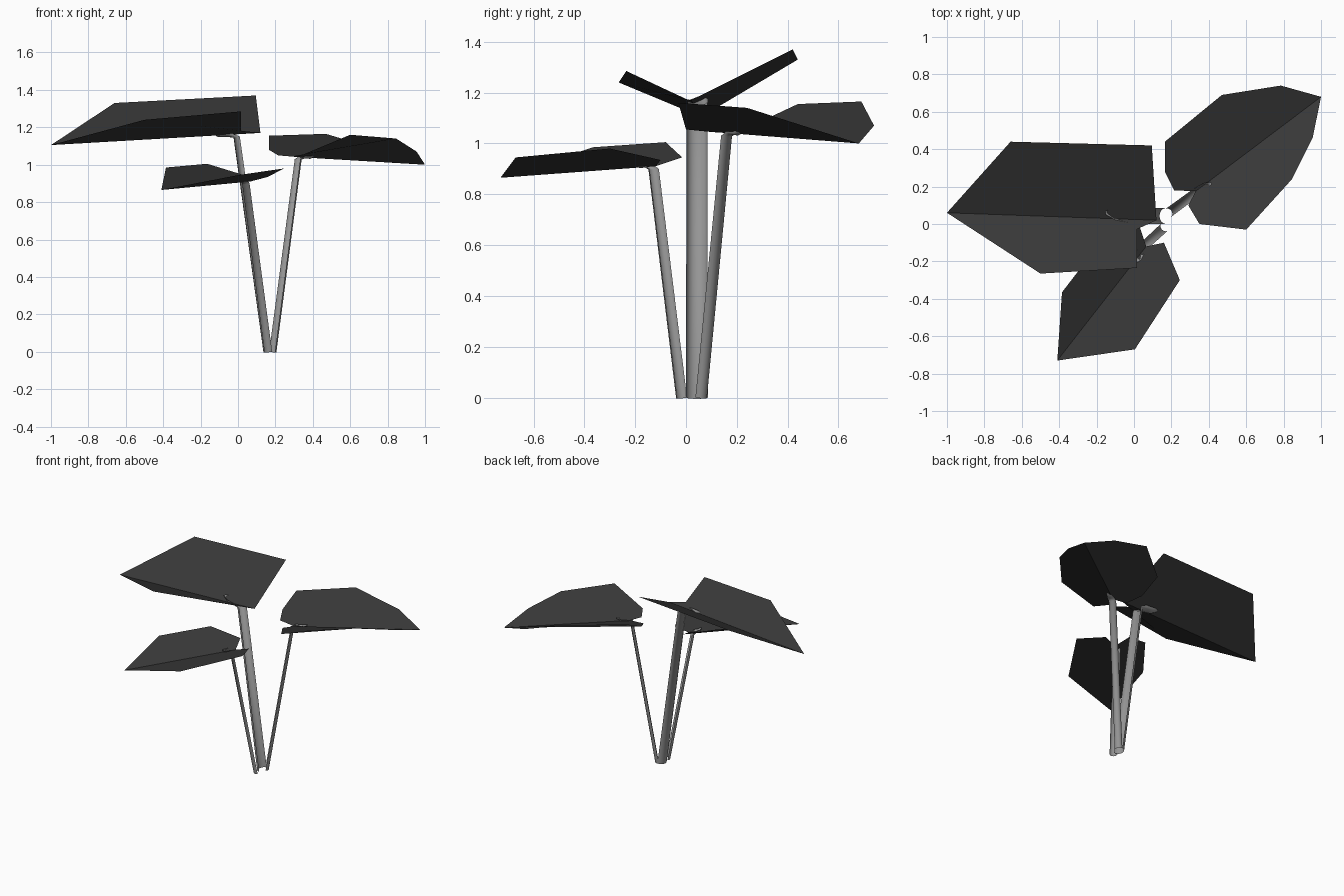
import bpy, math
from mathutils import Vector

old = bpy.data.objects.get("Cube")
if old:
    bpy.data.objects.remove(old, do_unlink=True)


def material(name, value):
    mat = bpy.data.materials.new(name)
    mat.use_nodes = True
    color = (value, value, value, 1)
    mat.diffuse_color = color
    mat.node_tree.nodes["Principled BSDF"].inputs["Base Color"].default_value = color
    return mat


LEAF = material("dark charcoal", 0.04)
STEM = material("mid grey", 0.30)


def build(name, verts, faces, mat):
    mesh = bpy.data.meshes.new(name)
    mesh.from_pydata(verts, [], faces)
    mesh.materials.append(mat)
    obj = bpy.data.objects.new(name, mesh)
    bpy.context.collection.objects.link(obj)
    return obj


def leaf(name, base, tip, left, right):
    """Two flat wings that share a fold from base to tip."""
    n = len(left)
    verts = [base, tip] + left + right
    wing_a = [0, 1] + list(range(2, 2 + n))
    wing_b = [1, 0] + list(range(2 + n, len(verts)))
    build(name, verts, [wing_a, wing_b], LEAF)


def stem(name, base, top, tip, radius, depth, steps=8):
    """Half-pipe stalk, hollow on its upper side, that bends into the leaf."""
    base, top, tip = Vector(base), Vector(top), Vector(tip)
    lean = (top - base) * Vector((1, 1, 0))
    lean.normalize()
    side = lean.cross(Vector((0, 0, 1)))
    rise = (top - base).normalized()
    run = (tip - top).normalized()
    # centre, direction, size at each ring
    rings = [(base, rise, 1), (top, rise, 0.95),
             (top.lerp(tip, 0.3) + Vector((0, 0, 0.01)), (rise + run).normalized(), 0.9),
             (top.lerp(tip, 0.7), run, 0.75), (tip, run, 0.25)]
    verts, faces = [], []
    for center, along, size in rings:
        out = along.cross(side)
        if out.dot(lean) < 0 or (along is run and out.z > 0):
            out = -out
        for i in range(steps + 1):
            a = math.pi * i / steps
            verts.append(center + side * radius * size * math.cos(a)
                         + out * depth * size * math.sin(a))
    w = steps + 1
    for r in range(len(rings) - 1):
        for i in range(steps):
            a = r * w + i
            faces.append((a, a + 1, a + w + 1, a + w))
    obj = build(name, verts, faces, STEM)
    for p in obj.data.polygons:
        p.use_smooth = True


# Leaves
leaf("large_leaf", (0.12, 0.02, 1.17), (-1, 0.06, 1.105),
     [(-0.66, 0.44, 1.33), (0.095, 0.42, 1.37)],
     [(0.015, 0.024, 1.164), (0.015, -0.235, 1.285), (-0.5, -0.265, 1.24)])
leaf("left_leaf", (0.33, 0.175, 1.04), (1, 0.68, 1.0),
     [(0.785, 0.74, 1.07), (0.47, 0.69, 1.165), (0.165, 0.44, 1.155),
      (0.165, 0.28, 1.08), (0.215, 0.18, 1.05)],
     [(0.29, 0.1, 1.045), (0.35, 0.0, 1.055), (0.6, -0.03, 1.16),
      (0.845, 0.24, 1.14), (0.955, 0.46, 1.07)])
leaf("front_leaf", (0.065, -0.12, 0.91), (-0.41, -0.73, 0.865),
     [(-0.385, -0.365, 0.985), (-0.165, -0.08, 1.005), (0.03, -0.015, 0.945)],
     [(0.16, -0.1, 0.935), (0.245, -0.3, 0.98), (0.005, -0.67, 0.945)])

# Stalks
stem("large_stem", (0.172, 0.043, 0), (0.01, 0.043, 1.15), (-0.15, 0.06, 1.185), 0.043, 0.036)
stem("left_stem", (0.182, 0.058, 0), (0.318, 0.158, 1.03), (0.41, 0.22, 1.055), 0.026, 0.022)
stem("front_stem", (0.165, -0.015, 0), (0.045, -0.125, 0.9), (0.015, -0.2, 0.925), 0.026, 0.022)
